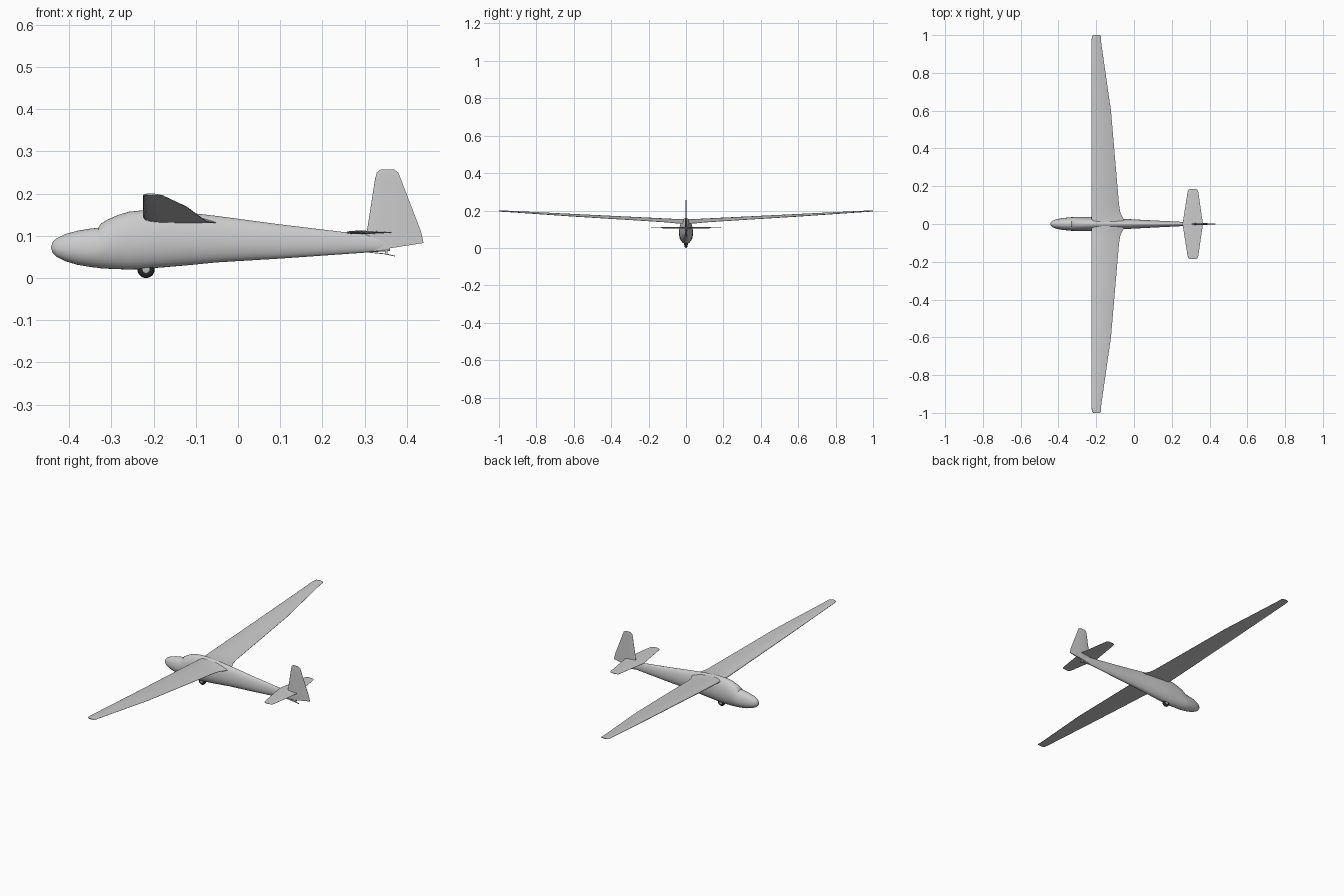
import bpy, bmesh, math
from mathutils import Vector

if "Cube" in bpy.data.objects:
    bpy.data.objects.remove(bpy.data.objects["Cube"], do_unlink=True)


def material(name, rgb):
    m = bpy.data.materials.new(name)
    m.use_nodes = True
    m.diffuse_color = (*rgb, 1)
    m.node_tree.nodes["Principled BSDF"].inputs["Base Color"].default_value = (*rgb, 1)
    return m


GREY = material("light grey", (0.6, 0.6, 0.6))
RUBBER = material("black rubber", (0.02, 0.02, 0.02))
HUB = material("hub grey", (0.5, 0.5, 0.5))


def finish(name, bm, mat, angle=35):
    bmesh.ops.recalc_face_normals(bm, faces=bm.faces)
    me = bpy.data.meshes.new(name)
    bm.to_mesh(me)
    bm.free()
    me.materials.append(mat)
    ob = bpy.data.objects.new(name, me)
    bpy.context.collection.objects.link(ob)
    bpy.ops.object.select_all(action="DESELECT")
    ob.select_set(True)
    bpy.context.view_layer.objects.active = ob
    bpy.ops.object.shade_smooth_by_angle(angle=math.radians(angle))
    return ob


def loft(name, rings, mat, angle=35):
    """Skin a list of equal closed rings and cap both ends."""
    bm = bmesh.new()
    loops = [[bm.verts.new(p) for p in ring] for ring in rings]
    n = len(loops[0])
    for a, b in zip(loops, loops[1:]):
        for i in range(n):
            j = (i + 1) % n
            bm.faces.new((a[i], a[j], b[j], b[i]))
    bm.faces.new(loops[0])
    bm.faces.new(loops[-1])
    return finish(name, bm, mat, angle)


def airfoil(thick, camber=0.0, n=14):
    """Closed section as (chord fraction, height fraction) pairs."""
    us = [(1 - math.cos(math.pi * i / n)) / 2 for i in range(n + 1)]

    def half(u):
        return 5 * thick * (0.2969 * u ** 0.5 - 0.126 * u - 0.3516 * u * u
                            + 0.2843 * u ** 3 - 0.1015 * u ** 4) + 0.004

    def mean(u):
        return camber * 4 * u * (1 - u)

    upper = [(u, mean(u) + half(u)) for u in reversed(us)]
    return upper + [(u, mean(u) - half(u)) for u in us]


def surface(name, stations, thick, camber=0.0, vertical=False):
    """Lifting surface from (span, leading x, trailing x, leading z, trailing z)."""
    rings = []
    for s, le, te, zl, zt in stations:
        c = te - le
        ring = []
        for u, h in airfoil(thick, camber):
            if vertical:
                ring.append((le + u * c, h * c, s + u * (zt - zl)))
            else:
                ring.append((le + u * c, s, zl + u * (zt - zl) + h * c))
        rings.append(ring)
    return loft(name, rings, GREY, 50)


def mirrored(half):
    return [(-s[0], *s[1:]) for s in reversed(half)] + half


# Fuselage: x, bottom, top, half width
sections = [
    (-0.443, 0.071, 0.074, 0.002), (-0.440, 0.060, 0.084, 0.010),
    (-0.430, 0.050, 0.094, 0.018), (-0.410, 0.040, 0.104, 0.025),
    (-0.380, 0.031, 0.112, 0.031), (-0.350, 0.026, 0.117, 0.034),
    (-0.331, 0.024, 0.119, 0.036), (-0.326, 0.023, 0.128, 0.036),
    (-0.310, 0.022, 0.138, 0.037), (-0.285, 0.021, 0.149, 0.037),
    (-0.260, 0.020, 0.157, 0.037), (-0.230, 0.021, 0.160, 0.037),
    (-0.180, 0.025, 0.160, 0.036), (-0.110, 0.031, 0.154, 0.031),
    (-0.050, 0.037, 0.147, 0.027), (0.100, 0.046, 0.127, 0.019),
    (0.300, 0.060, 0.103, 0.009), (0.360, 0.064, 0.096, 0.004),
]
rings = []
for x, lo, hi, w in sections:
    ring = []
    for i in range(32):
        a = 2 * math.pi * i / 32
        mid = lo + (hi - lo) * 0.45
        up = math.sin(a)
        z = mid + up * ((hi - mid) if up > 0 else (mid - lo))
        ring.append((x, w * math.cos(a), z))
    rings.append(ring)
loft("fuselage", rings, GREY, 40)

# Main wing with dihedral and a flared root
wing_half = [
    (0.0, -0.222, -0.045, 0.143, 0.131), (0.03, -0.224, -0.057, 0.143, 0.131),
    (0.06, -0.225, -0.072, 0.145, 0.133), (0.10, -0.225, -0.079, 0.147, 0.137),
    (0.60, -0.225, -0.122, 0.174, 0.169), (0.97, -0.225, -0.175, 0.196, 0.194),
    (0.995, -0.222, -0.176, 0.197, 0.195), (1.0, -0.215, -0.181, 0.197, 0.196),
]
surface("main_wing", mirrored(wing_half), 0.13, 0.025)

# Tailplane
tail_half = [
    (0.0, 0.257, 0.365, 0.108, 0.108), (0.165, 0.283, 0.341, 0.108, 0.108),
    (0.180, 0.287, 0.337, 0.108, 0.108), (0.186, 0.296, 0.328, 0.108, 0.108),
]
surface("tailplane", mirrored(tail_half), 0.07)

# Fin and rudder
fin = [
    (0.061, 0.300, 0.440, 0, 0.022), (0.100, 0.304, 0.434, 0, 0.010),
    (0.235, 0.325, 0.386, 0, 0), (0.250, 0.329, 0.380, 0, 0),
    (0.257, 0.338, 0.370, 0, 0),
]
surface("fin", fin, 0.07, vertical=True)

# Tail skid: a bent strip under the tail
skid = [(0.300, 0.061), (0.350, 0.056), (0.372, 0.051)]
loft("tail_skid", [[(x, y, z + h) for y, h in
                    ((-0.003, 0), (0.003, 0), (0.003, 0.002), (-0.003, 0.002))]
                   for x, z in skid], GREY)
loft("skid_strut", [[(x + dx, dy, z) for dx, dy in
                     ((-0.003, -0.002), (0.003, -0.002), (0.003, 0.002), (-0.003, 0.002))]
                    for x, z in ((0.352, 0.055), (0.352, 0.07))], GREY)


# Landing wheel: rounded tyre and hub discs
def turned(name, profile, mat, n=32):
    c = Vector((-0.218, 0, 0.0205))
    return loft(name, [[c + Vector((r * math.cos(2 * math.pi * i / n), y,
                                    r * math.sin(2 * math.pi * i / n)))
                        for i in range(n)] for y, r in profile], mat)


turned("tyre", [(0.008 * math.sin(t * math.pi / 8), 0.0125 + 0.008 * math.cos(t * math.pi / 8))
                for t in range(-4, 5)], RUBBER)
turned("wheel_hub", [(-0.0095, 0.004), (-0.0085, 0.0085), (0.0085, 0.0085), (0.0095, 0.004)], HUB)
